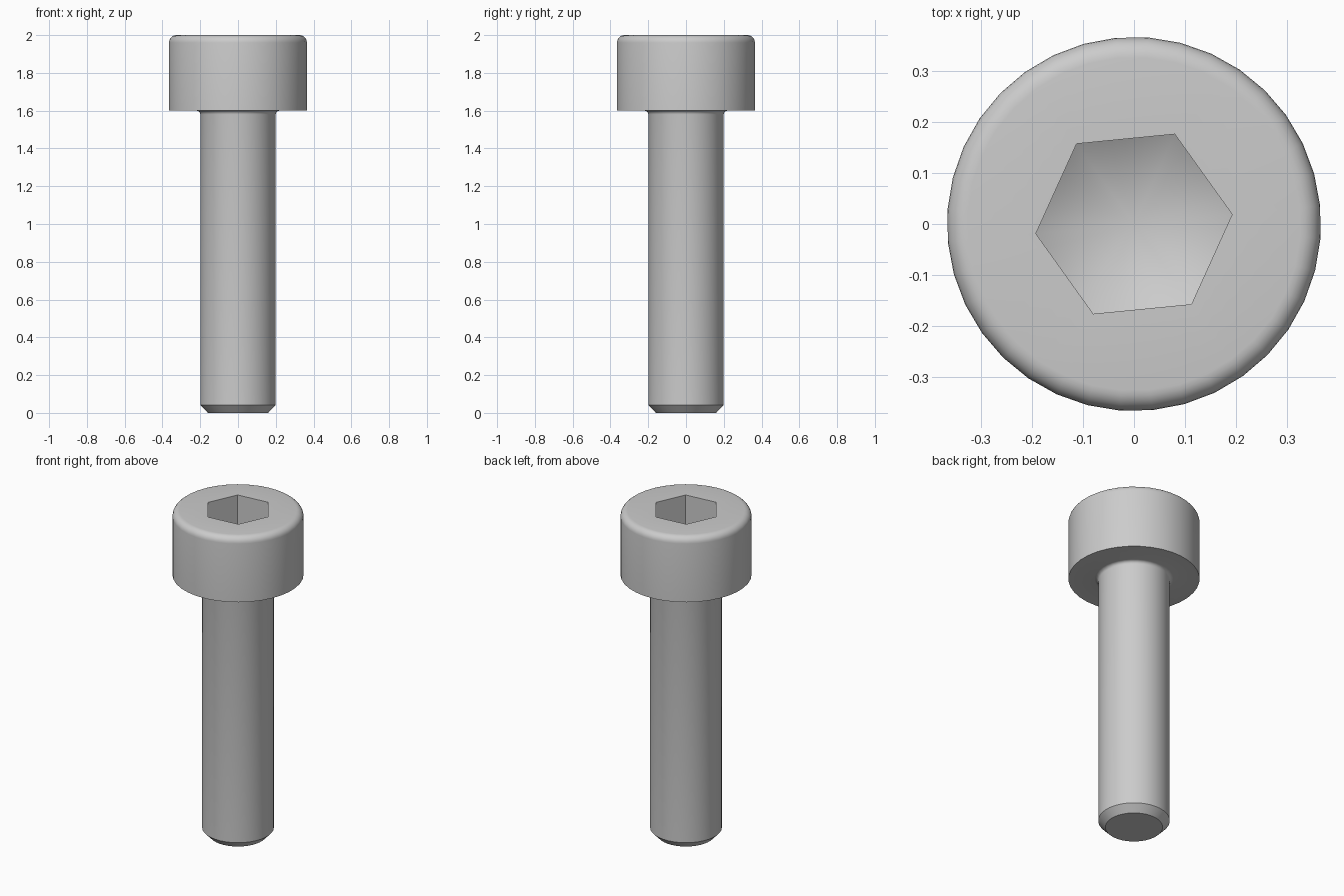
import bpy
import bmesh
from math import sin, cos, radians, sqrt, pi

cube = bpy.data.objects.get("Cube")
if cube:
    bpy.data.objects.remove(cube, do_unlink=True)

SIDES = 36                     # six per flat of the hex socket
TURN = radians(5.6)            # rotation of the socket
HEAD_R, SHANK_R, HEX_R = 0.366, 0.2, 0.193
HEAD_Z, TOP_Z, SOCKET_Z = 1.6, 2.0, 1.8
CONE_SLOPE = 0.577             # drill point at the socket floor

steel = bpy.data.materials.new("steel grey")
steel.use_nodes = True
grey = (0.6, 0.6, 0.6, 1)
steel.diffuse_color = grey
steel.node_tree.nodes["Principled BSDF"].inputs["Base Color"].default_value = grey


def arc(cx, cz, r, start, end, steps):
    """Points (radius, height) along a fillet."""
    angles = [radians(start + (end - start) * i / steps) for i in range(steps + 1)]
    return [(cx + r * cos(a), cz + r * sin(a)) for a in angles]


def hex_radius(a):
    return HEX_R * cos(pi / 6) / cos((a % (pi / 3)) - pi / 6)


bm = bmesh.new()
steps = [2 * pi * i / SIDES for i in range(SIDES)]


def ring(radius, height):
    """Closed loop of vertices; radius and height depend on the angle."""
    return [bm.verts.new((radius(a) * cos(a + TURN), radius(a) * sin(a + TURN), height(a)))
            for a in steps]


# Outer profile: chamfered tip, shank, under-head fillet, rounded head
profile = [(SHANK_R - 0.04, 0), (SHANK_R, 0.042)]
profile += arc(SHANK_R + 0.02, HEAD_Z - 0.02, 0.02, 180, 90, 4)
profile += [(HEAD_R, HEAD_Z)]
profile += arc(HEAD_R - 0.04, TOP_Z - 0.04, 0.04, 0, 90, 6)
rings = [ring(lambda a, r=r: r, lambda a, z=z: z) for r, z in profile]

# Hex socket: rim, then walls ending where they meet the conical floor
tip_z = SOCKET_Z - HEX_R * CONE_SLOPE
rings.append(ring(hex_radius, lambda a: TOP_Z))
rings.append(ring(hex_radius, lambda a: tip_z + hex_radius(a) * CONE_SLOPE))

for low, high in zip(rings, rings[1:]):
    for i in range(SIDES):
        j = (i + 1) % SIDES
        bm.faces.new((low[i], low[j], high[j], high[i]))

# Flat end of the shank and conical socket floor
bm.faces.new(reversed(rings[0]))
tip = bm.verts.new((0, 0, tip_z))
floor = rings[-1]
for i in range(SIDES):
    bm.faces.new((floor[i], floor[(i + 1) % SIDES], tip))

mesh = bpy.data.meshes.new("socket_head_bolt")
bm.to_mesh(mesh)
bm.free()
mesh.materials.append(steel)
bolt = bpy.data.objects.new("socket_head_bolt", mesh)
bpy.context.scene.collection.objects.link(bolt)

bpy.ops.object.select_all(action="DESELECT")
bolt.select_set(True)
bpy.context.view_layer.objects.active = bolt
bpy.ops.object.shade_smooth_by_angle(angle=radians(30))
